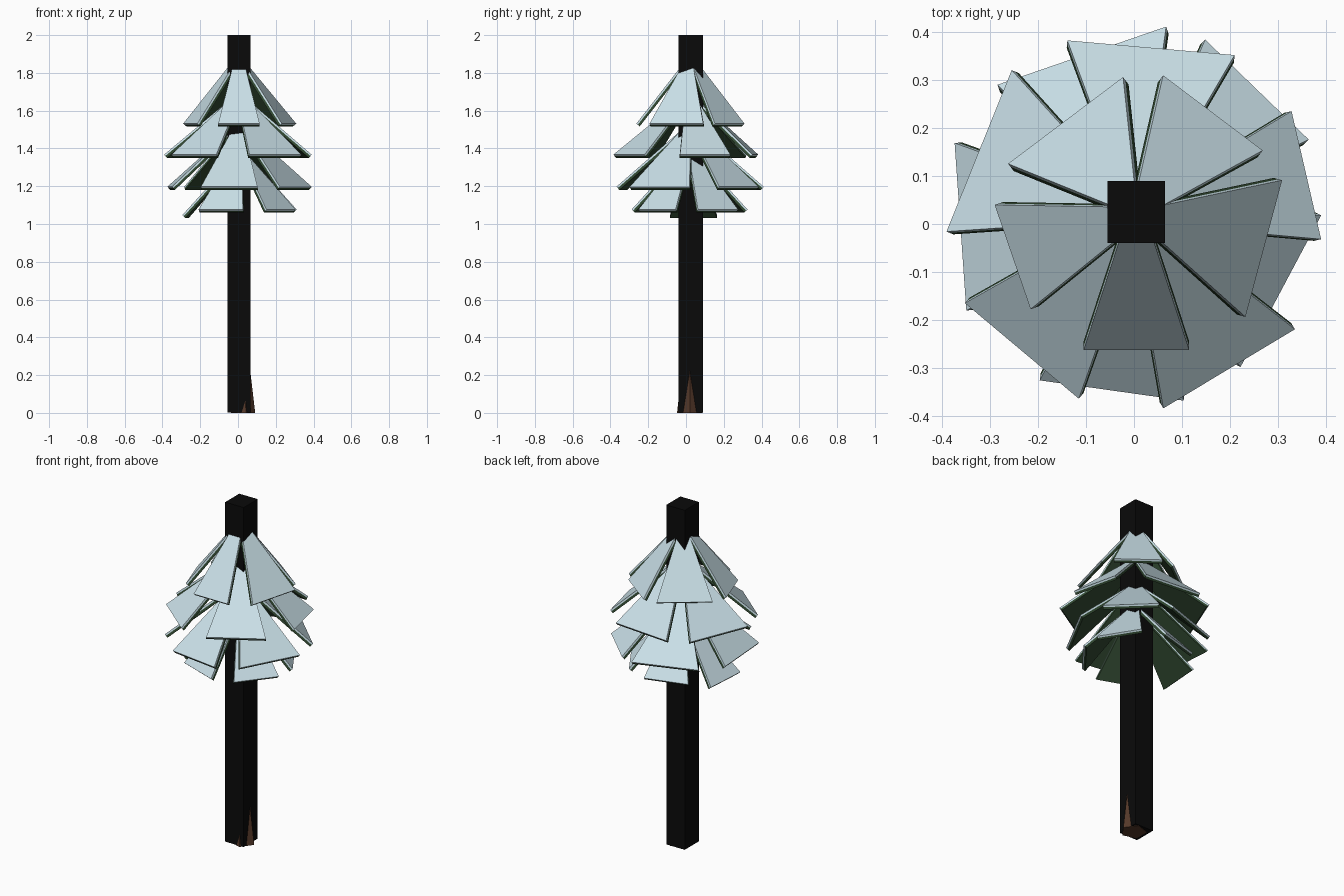
import bpy, bmesh, math
from mathutils import Vector

if "Cube" in bpy.data.objects:
    bpy.data.objects.remove(bpy.data.objects["Cube"])

CX, CY = 0.005, 0.02          # tree axis


def mat(name, rgb):
    m = bpy.data.materials.new(name)
    m.diffuse_color = (*rgb, 1)
    m.use_nodes = True
    m.node_tree.nodes["Principled BSDF"].inputs["Base Color"].default_value = m.diffuse_color
    return m


SNOW = mat("pale snow", (0.60, 0.76, 0.82))
GREEN = mat("dark needle green", (0.03, 0.065, 0.03))
BLACK = mat("black", (0.003, 0.003, 0.003))
BROWN = mat("bark brown", (0.09, 0.04, 0.022))


def finish(bm, name, *mats):
    bmesh.ops.recalc_face_normals(bm, faces=bm.faces)
    me = bpy.data.meshes.new(name)
    bm.to_mesh(me)
    bm.free()
    for m in mats:
        me.materials.append(m)
    ob = bpy.data.objects.new(name, me)
    bpy.context.collection.objects.link(ob)
    return ob


def loft(bm, rings):
    """Join rings of points into a closed solid."""
    vs = [[bm.verts.new(p) for p in r] for r in rings]
    n = len(vs[0])
    for a, b in zip(vs, vs[1:]):
        for i in range(n):
            j = (i + 1) % n
            bm.faces.new((a[i], a[j], b[j], b[i]))
    bm.faces.new(vs[0])
    bm.faces.new(vs[-1])


# Square black post around the trunk
bm = bmesh.new()
base = [(-0.055, -0.04), (0.065, -0.04), (0.065, 0.09), (-0.055, 0.09)]
loft(bm, [[(x, y, z) for x, y in base] for z in (0.003, 2.0)])
finish(bm, "post", BLACK)

# Five-sided trunk with a flared foot, one root edge breaking out of the post
bm = bmesh.new()
loft(bm, [[(0.02 + r * math.cos(i * math.tau / 5),
            0.02 + r * math.sin(i * math.tau / 5), z) for i in range(5)]
          for r, z in ((0.071, 0), (0.044, 0.23), (0.01, 1.85))])
finish(bm, "trunk", BROWN)


def plate(bm, quad, n, lo, hi):
    loft(bm, [[p + n * h for p in quad] for h in (lo, hi)])


def bough(name, deg, radius, width, z_top, z_low):
    """Sloping tapered bough: snow slab over a green slab."""
    a = math.radians(deg)
    out = Vector((math.cos(a), math.sin(a), 0))
    side = Vector((-math.sin(a), math.cos(a), 0))
    c = Vector((CX, CY, 0))
    inner = c + out * 0.045 + Vector((0, 0, z_top))
    outer = c + out * radius + Vector((0, 0, z_low))
    quad = [inner - side * 0.035, outer - side * width / 2,
            outer + side * width / 2, inner + side * 0.035]
    n = (outer - inner).cross(side).normalized()
    for label, lo, hi, m in (("snow", 0, 0.010, SNOW), ("needles", -0.013, 0, GREEN)):
        bm = bmesh.new()
        plate(bm, quad, n, lo, hi)
        finish(bm, f"{name}_{label}", m)


# Tiers: top height, lower height, boughs as (angle, reach, outer width)
tiers = [
    (1.82, 1.525, [(-90, .275, .22), (-15, .267, .295), (53, .257, .26),
                   (127, .237, .30), (199, .265, .23)]),
    (1.64, 1.36, [(85, .342, .35), (158, .347, .363), (13, .357, .274),
                  (230, .365, .31), (301, .369, .32)]),
    (1.48, 1.19, [(262, .364, .303), (-28, .334, .358), (46, .355, .30),
                  (109, .343, .372), (184, .361, .35)]),
    (1.34, 1.07, [(250, .275, .25), (-38, .275, .25), (32, .275, .25),
                  (106, .275, .25)]),
    (1.31, 1.04, [(176, .285, .25)]),
]
for t, (zt, zl, boughs) in enumerate(tiers, 1):
    for i, (deg, r, w) in enumerate(boughs, 1):
        bough(f"bough_{t}_{i}", deg, r, w, zt, zl)
